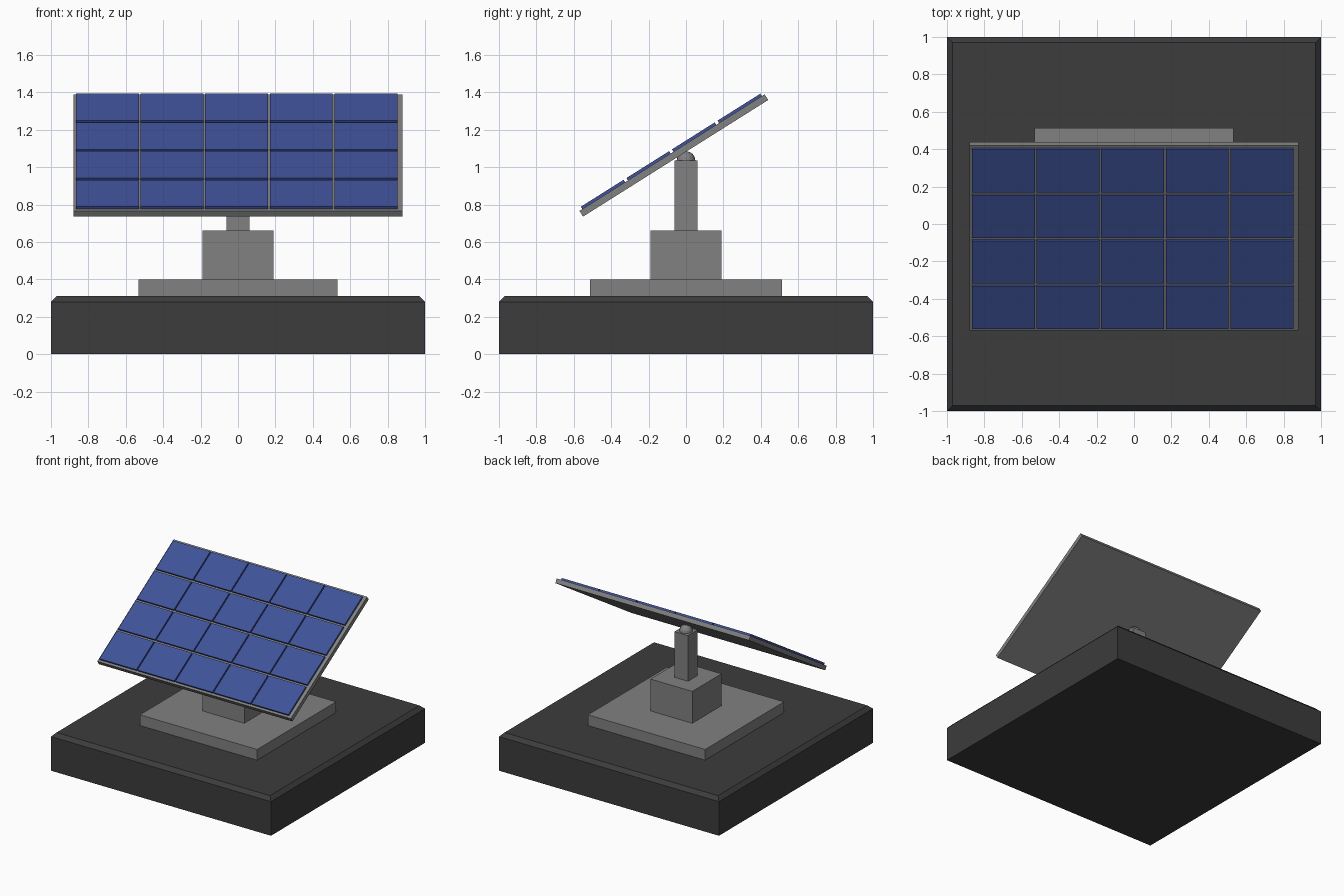
import bpy, bmesh, math
from mathutils import Matrix, Vector

if "Cube" in bpy.data.objects:
    bpy.data.objects.remove(bpy.data.objects["Cube"])


def material(name, rgb):
    m = bpy.data.materials.new(name)
    m.diffuse_color = (*rgb, 1)
    m.use_nodes = True
    m.node_tree.nodes["Principled BSDF"].inputs["Base Color"].default_value = m.diffuse_color
    return m


DARK = material("dark_base", (0.045, 0.045, 0.045))
GREY = material("mid_grey", (0.22, 0.22, 0.22))
BLUE = material("cell_blue", (0.05, 0.085, 0.32))


def finish(name, bm, mat, matrix=Matrix()):
    mesh = bpy.data.meshes.new(name)
    bm.to_mesh(mesh)
    bm.free()
    mesh.materials.append(mat)
    ob = bpy.data.objects.new(name, mesh)
    ob.matrix_world = matrix
    bpy.context.collection.objects.link(ob)
    return ob


def add_box(bm, lo, hi):
    lo, hi = Vector(lo), Vector(hi)
    m = Matrix.Translation((lo + hi) / 2) @ Matrix.Diagonal((*(hi - lo), 1))
    return bmesh.ops.create_cube(bm, size=1, matrix=m)["verts"]


def box(name, lo, hi, mat, matrix=Matrix()):
    bm = bmesh.new()
    add_box(bm, lo, hi)
    return finish(name, bm, mat, matrix)


# Base slab with a chamfered top rim
bm = bmesh.new()
add_box(bm, (-1, -1, 0), (1, 1, 0.31))
rim = [e for e in bm.edges if all(v.co.z > 0.3 for v in e.verts)]
bmesh.ops.bevel(bm, geom=rim, offset=0.03, segments=1, affect='EDGES')
finish("base_slab", bm, DARK)

# Stepped pedestal and post
box("foot_plate", (-0.533, -0.513, 0.31), (0.533, 0.513, 0.398), GREY)
box("pedestal_block", (-0.19, -0.19, 0.398), (0.19, 0.19, 0.66), GREY)
box("post", (-0.062, -0.062, 0.66), (0.062, 0.062, 1.035), GREY)

# Ball joint between post and panel
bm = bmesh.new()
bmesh.ops.create_uvsphere(bm, u_segments=16, v_segments=8, radius=0.05,
                          matrix=Matrix.Translation((0, 0, 1.035)))
finish("ball_joint", bm, GREY)

# Tilted panel backing
tilt = Matrix.Translation((0, -0.065, 1.0625)) @ Matrix.Rotation(math.radians(32.2), 4, 'X')
box("panel_backing", (-0.88, -0.585, -0.018), (0.88, 0.585, 0.018), GREY, tilt)

# Grid of solar cells
bm = bmesh.new()
for col in range(5):
    for row in range(4):
        x = -0.0075 + (col - 2) * 0.3455
        y = (row - 1.5) * 0.288
        add_box(bm, (x - 0.168, y - 0.135, 0.016), (x + 0.168, y + 0.135, 0.033))
finish("solar_cells", bm, BLUE, tilt)
